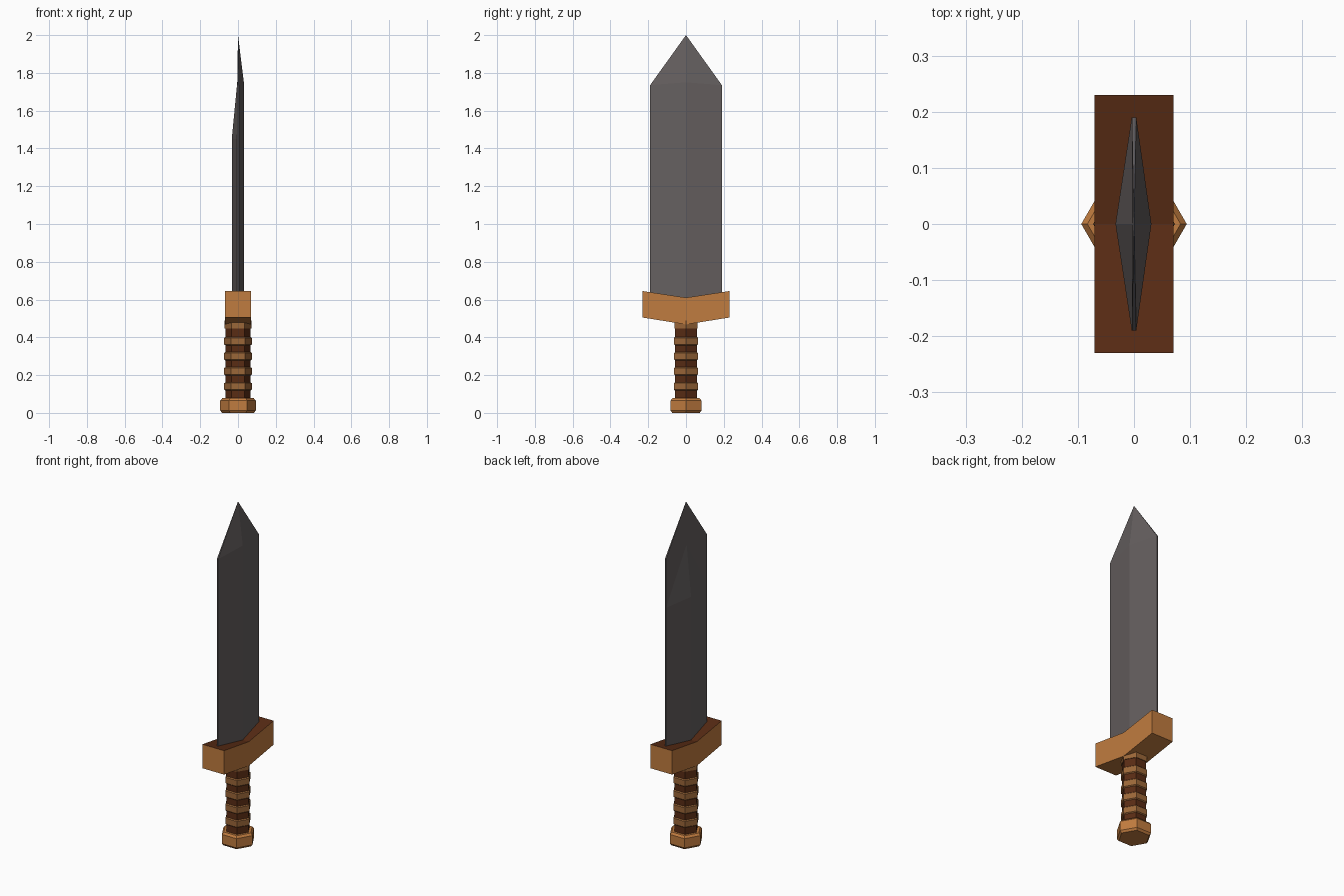
import bpy, bmesh
from math import cos, sin, pi

if "Cube" in bpy.data.objects:
    bpy.data.objects.remove(bpy.data.objects["Cube"])


def material(name, rgb):
    m = bpy.data.materials.new(name)
    m.diffuse_color = (*rgb, 1)
    m.use_nodes = True
    m.node_tree.nodes["Principled BSDF"].inputs["Base Color"].default_value = m.diffuse_color
    return m


BRONZE = material("bronze", (0.53, 0.20, 0.05))
LEATHER = material("leather", (0.10, 0.025, 0.007))
WRAP = material("wrap", (0.33, 0.135, 0.04))
STEEL = material("steel", (0.13, 0.115, 0.115))


def build(name, verts, faces, *mats):
    mesh = bpy.data.meshes.new(name)
    mesh.from_pydata(verts, [], faces)
    bm = bmesh.new()
    bm.from_mesh(mesh)
    bmesh.ops.recalc_face_normals(bm, faces=bm.faces)
    bm.to_mesh(mesh)
    bm.free()
    for m in mats:
        mesh.materials.append(m)
    obj = bpy.data.objects.new(name, mesh)
    bpy.context.collection.objects.link(obj)
    return obj


def hex_lathe(name, profile, mat):
    """Six-sided solid from (radius, z) steps, corners on the x axis."""
    n = 6
    verts = [(r * cos(i * pi / 3), r * sin(i * pi / 3), z)
             for r, z in profile for i in range(n)]
    faces = [(k * n + i, k * n + (i + 1) % n, (k + 1) * n + (i + 1) % n, (k + 1) * n + i)
             for k in range(len(profile) - 1) for i in range(n)]
    last = (len(profile) - 1) * n
    faces += [tuple(range(n)), tuple(range(last, last + n))]
    return build(name, verts, faces, mat)


# Pommel, grip core, wrap bands and collar
hex_lathe("pommel", [(0.084, 0), (0.094, 0.012), (0.094, 0.066), (0.083, 0.078)], BRONZE)
hex_lathe("grip", [(0.067, 0.06), (0.067, 0.46)], LEATHER)
for i in range(4):
    z = 0.12 + 0.08 * i
    hex_lathe(f"grip_band_{i + 1}", [(0.067, z - 0.002), (0.073, z + 0.003),
                                     (0.073, z + 0.037), (0.067, z + 0.042)], WRAP)
hex_lathe("collar", [(0.071, 0.447), (0.071, 0.49)], WRAP)

# Chevron guard with a dark upper face
outline = [(-0.23, 0.505), (0, 0.468), (0.23, 0.505), (0.23, 0.645), (0, 0.61), (-0.23, 0.645)]
verts = [(x, y, z) for x in (-0.07, 0.07) for y, z in outline]
faces = [(0, 1, 4, 5), (1, 2, 3, 4), (6, 7, 10, 11), (7, 8, 9, 10)]
faces += [(i, (i + 1) % 6, (i + 1) % 6 + 6, i + 6) for i in range(6)]
guard = build("guard", verts, faces, BRONZE, LEATHER)
for p in guard.data.polygons:
    if p.normal.z > 0.5:
        p.material_index = 1

# Blade half with thin edge; the ridge stops lower on the -x side
blade_verts = [
    (0.031, 0, 0.55), (0.031, 0, 1.75),                                  # 0-1 ridge +x
    (0.004, 0.19, 0.55), (0.004, 0.19, 1.735),                           # 2-3 edge +x
    (-0.033, 0, 0.55), (-0.033, 0, 1.45), (-0.004, 0, 1.75),             # 4-6 ridge -x
    (-0.004, 0.19, 0.55), (-0.004, 0.19, 1.45), (-0.004, 0.19, 1.735),   # 7-9 edge -x
    (0, 0, 2.0)]                                                         # 10 tip
blade_faces = [(0, 2, 3, 1), (1, 3, 10), (4, 5, 8, 7), (5, 6, 8), (8, 6, 9),
               (6, 10, 9), (2, 7, 8, 9, 3), (3, 9, 10), (0, 4, 7, 2)]
blade = build("blade", blade_verts, blade_faces, STEEL)
mirror = blade.modifiers.new("mirror", 'MIRROR')
mirror.use_axis = (False, True, False)
mirror.use_clip = True
